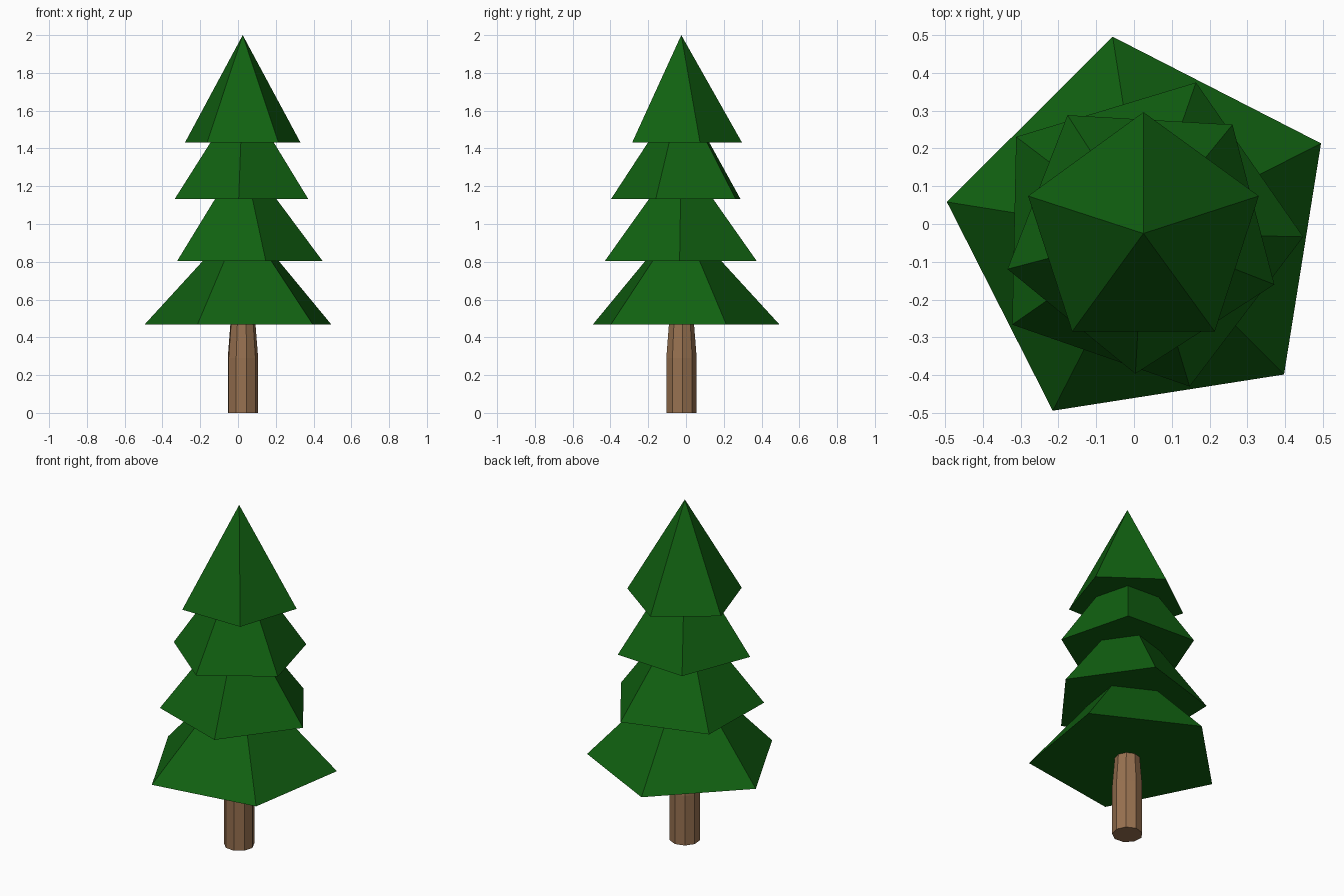
import bpy
import bmesh
from math import cos, sin, radians, tau

cube = bpy.data.objects.get("Cube")
if cube:
    bpy.data.objects.remove(cube, do_unlink=True)

CENTRE = (0.025, -0.025)


def make_material(name, colour):
    mat = bpy.data.materials.new(name)
    mat.use_nodes = True
    mat.diffuse_color = (*colour, 1)
    bsdf = next(n for n in mat.node_tree.nodes if n.type == "BSDF_PRINCIPLED")
    bsdf.inputs["Base Color"].default_value = (*colour, 1)
    bsdf.inputs["Roughness"].default_value = 0.9
    return mat


def stack(name, sides, turn, profile, mat):
    """Flat-faced solid from (radius, z) rings; a zero radius makes a point."""
    bm = bmesh.new()
    rings = []
    for radius, z in profile:
        count = sides if radius else 1
        rings.append([bm.verts.new((CENTRE[0] + radius * cos(radians(turn) + tau * i / sides),
                                    CENTRE[1] + radius * sin(radians(turn) + tau * i / sides), z))
                      for i in range(count)])
    for low, high in zip(rings, rings[1:]):
        for i in range(sides):
            j = (i + 1) % sides
            top = [high[j], high[i]] if len(high) > 1 else [high[0]]
            bm.faces.new([low[i], low[j]] + top)
    for ring in (rings[0], rings[-1]):
        if len(ring) > 1:
            bm.faces.new(ring)
    bmesh.ops.recalc_face_normals(bm, faces=bm.faces)
    mesh = bpy.data.meshes.new(name)
    bm.to_mesh(mesh)
    bm.free()
    mesh.materials.append(mat)
    obj = bpy.data.objects.new(name, mesh)
    bpy.context.collection.objects.link(obj)
    return obj


green = make_material("needle green", (0.0055, 0.12, 0.0055))
brown = make_material("bark brown", (0.31, 0.165, 0.08))

# Trunk: straight below, narrowing into the foliage
stack("trunk", 9, 5, [(0.082, 0), (0.082, 0.29), (0.068, 0.467), (0.058, 0.6)], brown)

# Foliage: five-sided pyramids, each turned differently
TIER_HEIGHT = 0.568
tiers = [("bottom_tier", 0.527, 0.467, 98.9),
         ("lower_tier", 0.423, 0.804, 70.8),
         ("upper_tier", 0.372, 1.133, 50.7),
         ("top_tier", 0.321, 1.432, 90)]
for name, radius, base, turn in tiers:
    stack(name, 5, turn, [(radius, base), (0, base + TIER_HEIGHT)], green)
